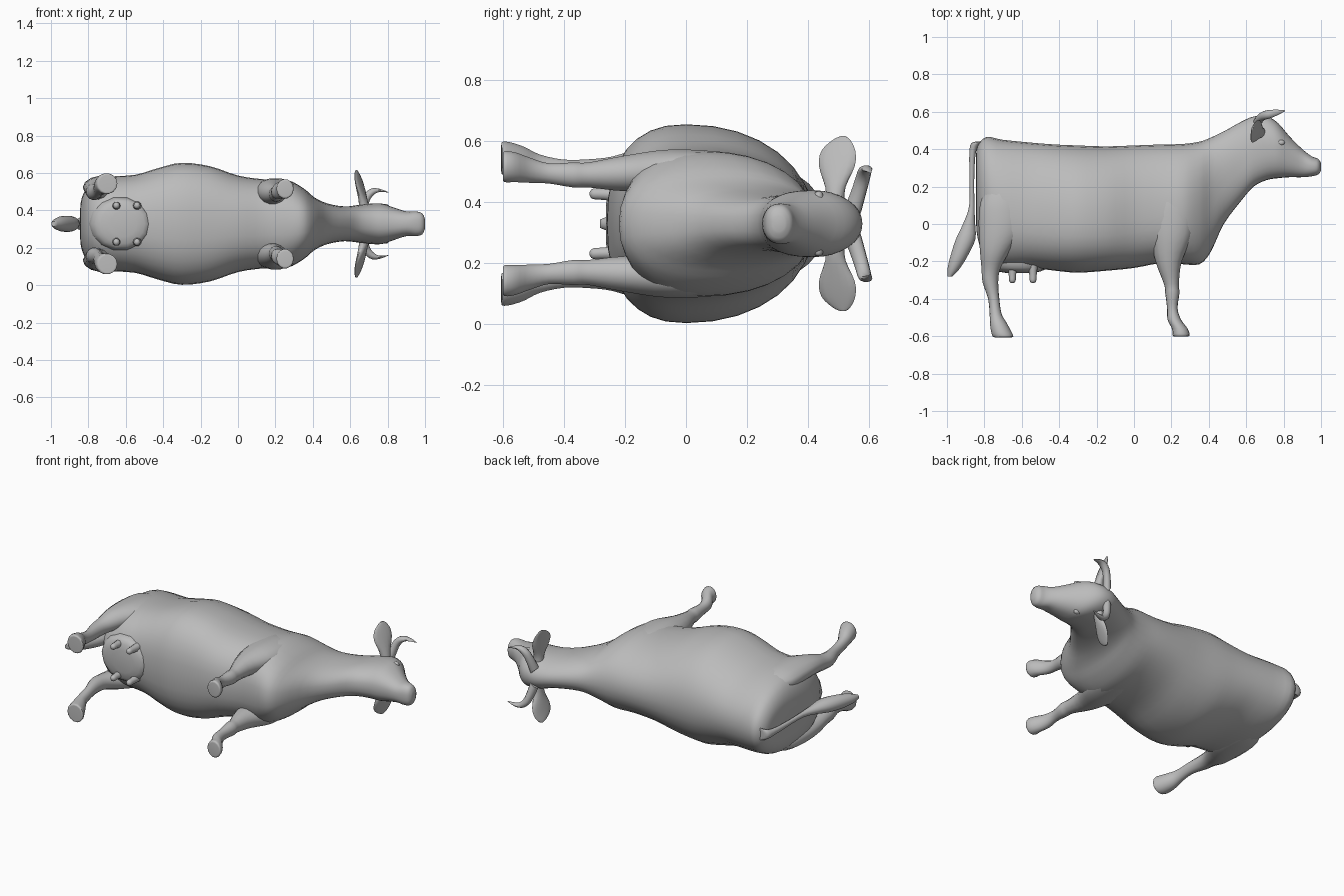
import bpy, bmesh, math
from mathutils import Vector

ZC = 0.328  # height of the animal's symmetry plane (it lies on its side)

hide = bpy.data.materials.new("grey hide")
hide.diffuse_color = (0.5, 0.5, 0.5, 1)


def smooth_rows(rows, k):
    """Spline interpolation between rows of numbers."""
    out = []
    for i in range(len(rows) - 1):
        p0, p1 = rows[max(i - 1, 0)], rows[i]
        p2, p3 = rows[i + 1], rows[min(i + 2, len(rows) - 1)]
        for s in range(k):
            t = s / k
            out.append([0.5 * (2 * b + (c - a) * t + (2 * a - 5 * b + 4 * c - d) * t * t
                               + (3 * b - a - 3 * c + d) * t ** 3)
                        for a, b, c, d in zip(p0, p1, p2, p3)])
    return out + [list(rows[-1])]


def loft(name, rings):
    bm = bmesh.new()
    vr = [[bm.verts.new(p) for p in r] for r in rings]
    n = len(vr[0])
    for a, b in zip(vr, vr[1:]):
        for i in range(n):
            j = (i + 1) % n
            bm.faces.new((a[i], a[j], b[j], b[i]))
    bm.faces.new(vr[0])
    bm.faces.new(vr[-1])
    bmesh.ops.recalc_face_normals(bm, faces=bm.faces)
    me = bpy.data.meshes.new(name)
    bm.to_mesh(me)
    bm.free()
    me.materials.append(hide)
    ob = bpy.data.objects.new(name, me)
    bpy.context.collection.objects.link(ob)
    bpy.ops.object.select_all(action='DESELECT')
    ob.select_set(True)
    bpy.context.view_layer.objects.active = ob
    bpy.ops.object.shade_smooth_by_angle(angle=math.radians(50))
    return ob


def limb(name, rows, axis_a, axis_b, side=1, k=3, n=14):
    """Rows are x, y, sideways offset, radius along a, radius along b."""
    rings = []
    for x, y, o, ra, rb in smooth_rows(rows, k):
        ring = []
        for i in range(n):
            t = 2 * math.pi * i / n
            p = (Vector((x, y, o)) + Vector(axis_a) * max(ra, 0.002) * math.cos(t)
                 + Vector(axis_b) * max(rb, 0.002) * math.sin(t))
            ring.append((p.x, p.y, ZC + side * p.z))
        rings.append(ring)
    return loft(name, rings)


# Body, neck and head: x, back line, belly line, widest line, half width
torso = [
    (-0.845, 0.36, 0.02, 0.22, 0.06), (-0.835, 0.42, -0.08, 0.18, 0.14),
    (-0.79, 0.465, -0.20, 0.10, 0.215), (-0.70, 0.45, -0.235, 0.05, 0.25),
    (-0.55, 0.435, -0.235, 0.02, 0.262), (-0.42, 0.425, -0.25, 0.0, 0.30),
    (-0.30, 0.42, -0.26, 0.0, 0.326), (-0.15, 0.415, -0.25, 0.0, 0.308),
    (0.0, 0.42, -0.235, 0.02, 0.258), (0.14, 0.425, -0.21, 0.04, 0.238),
    (0.26, 0.428, -0.215, 0.06, 0.236), (0.35, 0.44, -0.215, 0.10, 0.19),
    (0.41, 0.462, -0.15, 0.16, 0.14), (0.48, 0.495, 0.0, 0.25, 0.108),
    (0.57, 0.545, 0.12, 0.34, 0.093), (0.64, 0.575, 0.20, 0.40, 0.10),
    (0.71, 0.575, 0.235, 0.42, 0.108), (0.77, 0.54, 0.245, 0.41, 0.108),
    (0.83, 0.47, 0.25, 0.37, 0.088), (0.90, 0.40, 0.25, 0.33, 0.066),
    (0.95, 0.362, 0.255, 0.31, 0.066), (0.985, 0.348, 0.265, 0.305, 0.056),
    (1.0, 0.325, 0.285, 0.305, 0.025)]
rings = []
for x, top, low, mid, w in smooth_rows(torso, 3):
    ring = []
    for i in range(32):
        c, s = math.cos(math.pi * i / 16), math.sin(math.pi * i / 16)
        e = 2 / 2.1 if s > 0 else 2 / 2.4
        h = (top - mid) if s > 0 else (mid - low)
        ring.append((x, mid + math.copysign(abs(s) ** e, s) * h,
                     ZC + math.copysign(abs(c) ** e, c) * w))
    rings.append(ring)
loft("body", rings)

X, Y, Z = (1, 0, 0), (0, 1, 0), (0, 0, 1)

for side, tag in ((1, "upper"), (-1, "lower")):
    # Front leg with shoulder and hoof
    limb("front_leg_" + tag, [
        (0.20, 0.22, 0.17, 0.06, 0.03), (0.20, 0.12, 0.175, 0.12, 0.06),
        (0.20, -0.05, 0.175, 0.115, 0.07), (0.185, -0.20, 0.165, 0.07, 0.06),
        (0.20, -0.32, 0.16, 0.04, 0.042), (0.205, -0.37, 0.16, 0.038, 0.042),
        (0.205, -0.45, 0.165, 0.028, 0.034), (0.215, -0.51, 0.175, 0.036, 0.042),
        (0.245, -0.56, 0.185, 0.042, 0.05), (0.252, -0.595, 0.187, 0.046, 0.052),
        (0.252, -0.601, 0.187, 0.035, 0.04)], X, Z, side)
    # Hind leg with thigh, hock and hoof
    limb("hind_leg_" + tag, [
        (-0.69, 0.24, 0.18, 0.06, 0.03), (-0.70, 0.12, 0.19, 0.12, 0.06),
        (-0.71, -0.03, 0.195, 0.12, 0.065), (-0.745, -0.15, 0.19, 0.078, 0.058),
        (-0.765, -0.24, 0.175, 0.05, 0.047), (-0.768, -0.31, 0.17, 0.042, 0.043),
        (-0.75, -0.40, 0.175, 0.03, 0.036), (-0.74, -0.48, 0.19, 0.032, 0.038),
        (-0.725, -0.53, 0.205, 0.045, 0.048), (-0.71, -0.575, 0.213, 0.054, 0.055),
        (-0.70, -0.602, 0.215, 0.055, 0.055), (-0.70, -0.606, 0.215, 0.04, 0.045)],
        X, Z, side)
    # Flat ear, horn and eye
    limb("ear_" + tag, [
        (0.675, 0.49, 0.07, 0.03, 0.03), (0.67, 0.49, 0.12, 0.035, 0.024),
        (0.655, 0.495, 0.19, 0.062, 0.016), (0.643, 0.50, 0.24, 0.058, 0.01),
        (0.635, 0.51, 0.275, 0.03, 0.006), (0.633, 0.515, 0.287, 0.008, 0.004)],
        (0.3, 0.95, 0), (0.95, -0.3, 0), side)
    limb("horn_" + tag, [
        (0.66, 0.545, 0.04, 0.03, 0.03), (0.675, 0.565, 0.10, 0.026, 0.026),
        (0.695, 0.58, 0.15, 0.024, 0.022), (0.73, 0.588, 0.178, 0.022, 0.018),
        (0.77, 0.597, 0.178, 0.014, 0.012), (0.805, 0.605, 0.168, 0.003, 0.003)],
        Y, (0.7, 0, -0.7), side, n=10)
    limb("eye_" + tag, [
        (0.785, 0.435, 0.085, 0.022, 0.018), (0.785, 0.435, 0.101, 0.018, 0.013),
        (0.785, 0.435, 0.106, 0.006, 0.005)], X, Y, side, n=10)
    # Teats
    for x in (-0.65, -0.54):
        limb("teat_" + tag, [
            (x, -0.22, 0.095, 0.025, 0.025), (x, -0.27, 0.097, 0.02, 0.02),
            (x, -0.305, 0.098, 0.017, 0.018), (x, -0.316, 0.098, 0.006, 0.006)],
            X, Z, side, n=10)

# Udder
limb("udder", [
    (-0.63, -0.12, 0, 0.17, 0.15), (-0.63, -0.2, 0, 0.165, 0.145),
    (-0.62, -0.245, 0, 0.14, 0.125), (-0.61, -0.262, 0, 0.07, 0.07)], X, Z)

# Tail with tuft
limb("tail", [
    (-0.79, 0.44, 0, 0.03, 0.04), (-0.835, 0.435, 0, 0.03, 0.035),
    (-0.862, 0.39, 0, 0.018, 0.022), (-0.867, 0.25, 0, 0.013, 0.015),
    (-0.867, 0.10, 0, 0.014, 0.016), (-0.88, 0.01, 0, 0.03, 0.026),
    (-0.90, -0.08, 0, 0.052, 0.042), (-0.935, -0.17, 0, 0.046, 0.042),
    (-0.965, -0.24, 0, 0.032, 0.03), (-0.985, -0.282, 0, 0.012, 0.014)], X, Z)
